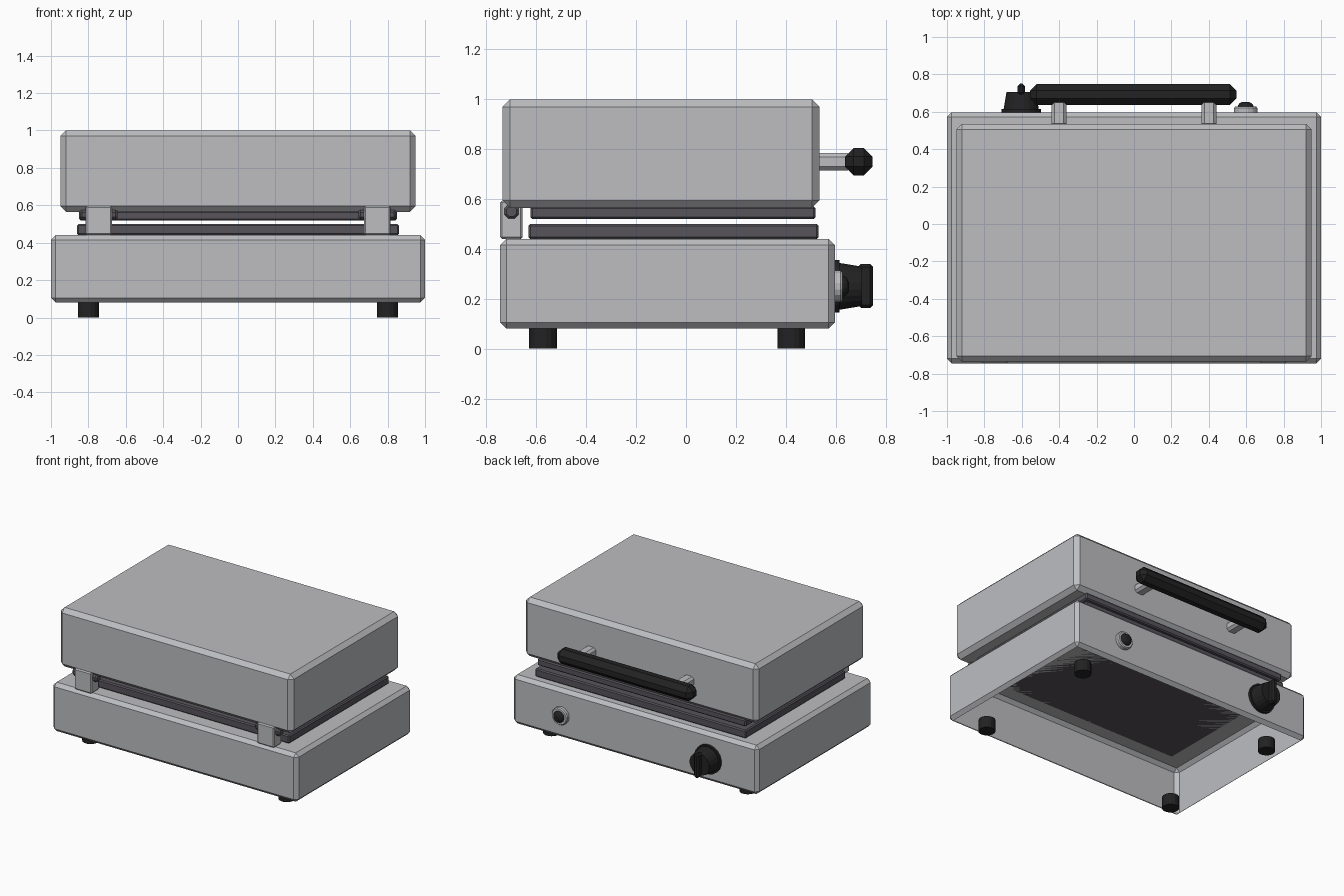
import bpy
import bmesh
import math
from mathutils import Matrix

cube = bpy.data.objects.get("Cube")
if cube:
    bpy.data.objects.remove(cube, do_unlink=True)


def material(name, r, g, b):
    m = bpy.data.materials.new(name)
    m.use_nodes = True
    m.diffuse_color = (r, g, b, 1)
    m.node_tree.nodes["Principled BSDF"].inputs["Base Color"].default_value = (r, g, b, 1)
    return m


STEEL = material("brushed steel", 0.51, 0.515, 0.535)
IRON = material("cast iron", 0.095, 0.088, 0.105)
BLACK = material("black plastic", 0.016, 0.016, 0.016)


def finish(name, bm, mat):
    bmesh.ops.recalc_face_normals(bm, faces=bm.faces)
    mesh = bpy.data.meshes.new(name)
    bm.to_mesh(mesh)
    bm.free()
    mesh.materials.append(mat)
    ob = bpy.data.objects.new(name, mesh)
    bpy.context.collection.objects.link(ob)
    return ob


def box(name, x, y, z, bevel, mat, open_bottom=False):
    """Chamfered box from (min, max) ranges; optionally a shell without its floor."""
    bm = bmesh.new()
    bmesh.ops.create_cube(bm, size=1)
    for v in bm.verts:
        v.co = [lo + (c + 0.5) * (hi - lo) for c, (lo, hi) in zip(v.co, (x, y, z))]
    bmesh.ops.bevel(bm, geom=bm.edges[:], offset=bevel, segments=1, affect='EDGES')
    if open_bottom:
        floor = min(bm.faces, key=lambda f: f.calc_center_median().z)
        bmesh.ops.delete(bm, geom=[floor], context='FACES')
    return finish(name, bm, mat)


def turned(name, profile, location, mat, axis='Z', sides=16):
    """Stack of rings (radius, height) along an axis, capped at both ends."""
    bm = bmesh.new()
    rings = []
    for r, h in profile:
        angles = [(i + 0.5) * math.tau / sides for i in range(sides)]
        rings.append([bm.verts.new((r * math.cos(a), r * math.sin(a), h)) for a in angles])
    for a, b in zip(rings, rings[1:]):
        for i in range(sides):
            j = (i + 1) % sides
            bm.faces.new((a[i], a[j], b[j], b[i]))
    bm.faces.new(rings[0][::-1])
    bm.faces.new(rings[-1])
    turn = {'Z': Matrix(), 'Y': Matrix.Rotation(-math.pi / 2, 4, 'X'),
            'X': Matrix.Rotation(math.pi / 2, 4, 'Y')}[axis]
    bm.transform(Matrix.Translation(location) @ turn)
    return finish(name, bm, mat)


# Housings and cooking plates
box("base_housing", (-1, 1), (-0.745, 0.597), (0.08, 0.44), 0.025, STEEL, open_bottom=True)
box("lid_housing", (-0.95, 0.95), (-0.735, 0.535), (0.565, 1.0), 0.03, STEEL)
box("lower_plate", (-0.86, 0.86), (-0.632, 0.532), (0.44, 0.5), 0.008, IRON)
box("upper_plate", (-0.85, 0.85), (-0.624, 0.52), (0.52, 0.57), 0.008, IRON)

# Hinges, handle posts and feet on both sides
for side, s in (("left", 1), ("right", -1)):
    hx = 0.745 * s
    box(side + "_hinge_bracket", (hx - 0.07, hx + 0.07), (-0.745, -0.655), (0.44, 0.595), 0.008, STEEL)
    turned(side + "_hinge_pin", [(0.022, -0.1), (0.031, -0.09), (0.031, 0.09), (0.022, 0.1)],
           (hx, -0.7, 0.55), IRON, 'X', 8)
    px = 0.4 * s
    box(side + "_handle_post", (px - 0.04, px + 0.04), (0.52, 0.665), (0.715, 0.785), 0.016, STEEL)
    for end, fy in (("front", -0.573), ("back", 0.422)):
        turned(f"{end}_{side}_foot", [(0.057, 0), (0.057, 0.085)], (0.8 * s, fy, 0), BLACK)

# Handle bar
box("handle_bar", (-0.555, 0.548), (0.637, 0.748), (0.695, 0.805), 0.035, BLACK)

# Control knob with grip
turned("knob", [(0.106, 0), (0.106, 0.018), (0.095, 0.018), (0.08, 0.108)],
       (-0.603, 0.597, 0.25), BLACK, 'Y', 20)
box("knob_grip", (-0.622, -0.584), (0.69, 0.75), (0.163, 0.34), 0.012, BLACK)

# Indicator lamp
turned("lamp_bezel", [(0.064, 0), (0.064, 0.022), (0.058, 0.03), (0.045, 0.03)],
       (0.597, 0.597, 0.25), STEEL, 'Y', 16)
turned("lamp_lens", [(0.044, 0.02), (0.042, 0.036), (0.034, 0.048), (0.018, 0.056)],
       (0.597, 0.597, 0.25), BLACK, 'Y', 16)
